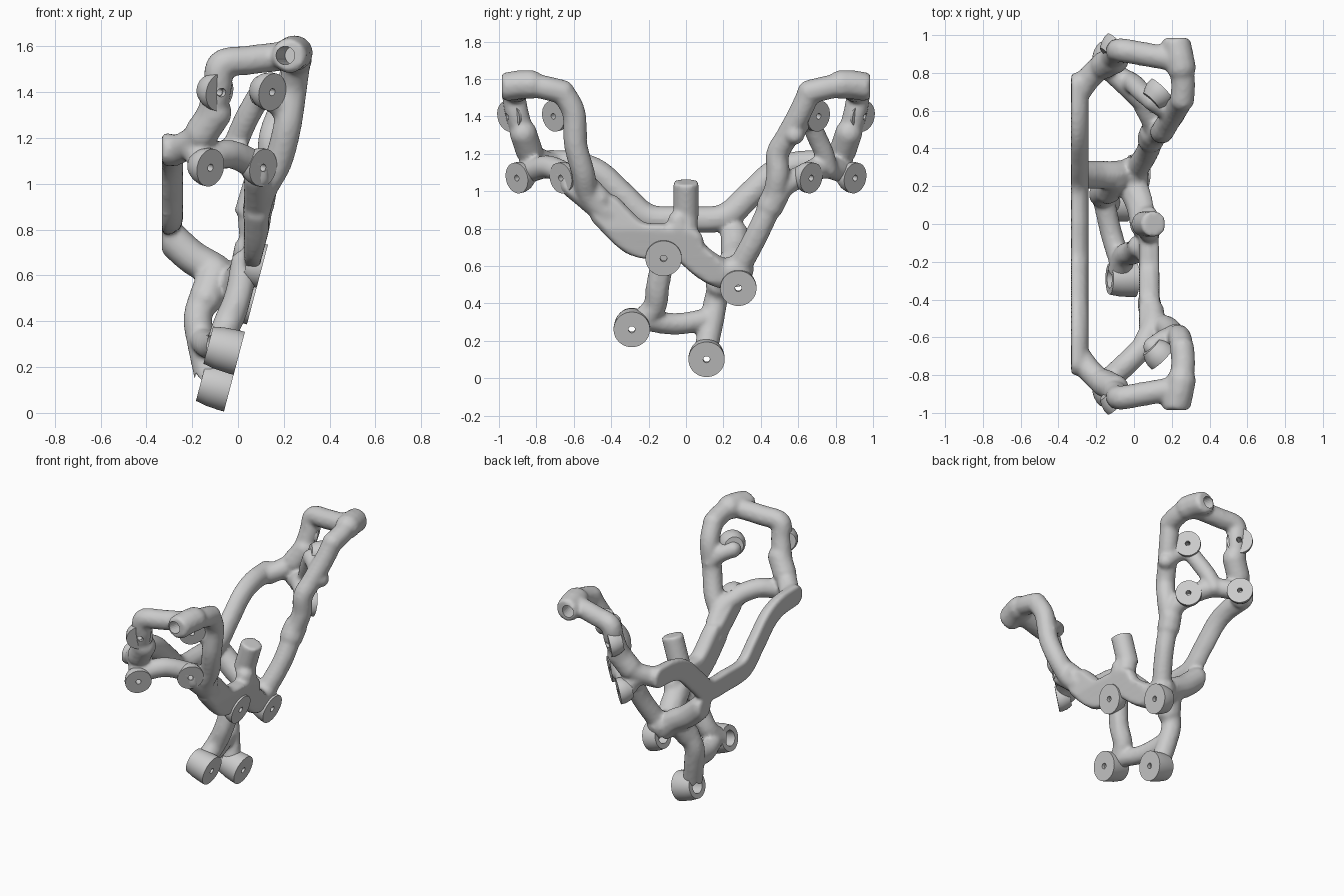
import bpy, bmesh, math
from mathutils import Vector, Matrix

cube = bpy.data.objects.get("Cube")
if cube:
    bpy.data.objects.remove(cube, do_unlink=True)

# Single plain grey
grey = bpy.data.materials.new("cast_grey")
grey.use_nodes = True
COLOUR = (0.6, 0.6, 0.6, 1)
grey.diffuse_color = COLOUR
grey.node_tree.nodes["Principled BSDF"].inputs["Base Color"].default_value = COLOUR


def make_object(name, bm):
    mesh = bpy.data.meshes.new(name)
    bm.to_mesh(mesh)
    bm.free()
    mesh.materials.append(grey)
    obj = bpy.data.objects.new(name, mesh)
    bpy.context.collection.objects.link(obj)
    return obj


def catmull(a, b, c, d, t):
    return 0.5 * (2 * b + (c - a) * t + (2 * a - 5 * b + 4 * c - d) * t * t
                  + (3 * b - a - 3 * c + d) * t ** 3)


def strut(bm, radius, path, low=-0.333, high=1.0):
    """Round strut along a smooth path, trimmed to the mounting planes."""
    pts = [Vector(p) for p in path]
    pts = [pts[0]] + pts + [pts[-1]]
    for i in range(1, len(pts) - 2):
        steps = max(2, int((pts[i + 1] - pts[i]).length / 0.02))
        for s in range(steps + 1):
            centre = catmull(*pts[i - 1:i + 3], s / steps)
            ball = bmesh.ops.create_icosphere(bm, subdivisions=2, radius=radius,
                                              matrix=Matrix.Translation(centre))
            for v in ball["verts"]:
                top = high
                if v.co.z < 0.9:
                    top = min(high, 0.264 * v.co.z - 0.075)
                v.co.x = max(low, min(top, v.co.x))
                v.co.y = max(-0.985, min(0.985, v.co.y))


def both(bm, radius, path, **limits):
    """The same strut on both ends."""
    for side in (1, -1):
        strut(bm, radius, [(x, y * side, z) for x, y, z in path], **limits)


def aim(point, normal):
    return Matrix.Translation(point) @ normal.to_track_quat('Z', 'Y').to_matrix().to_4x4()


def drill(bm, point, normal, radius, start, end):
    bmesh.ops.create_cone(
        bm, cap_ends=True, segments=24, radius1=radius, radius2=radius, depth=end - start,
        matrix=aim(point, normal) @ Matrix.Translation((0, 0, -(start + end) / 2)))


def boss(name, point, normal, radius, depth, taper, hole, bore):
    """Turned pad: flat face, rounded back, small front hole, wider rear bore."""
    bm = bmesh.new()
    lip = 0.025
    back = radius * taper
    profile = [(hole, 0), (radius, 0), (radius, -lip), ((2 * radius + back) / 3, -depth * 0.65),
               (back, -depth), (bore, -depth), (bore, -lip), (hole, -lip)]
    verts = [bm.verts.new((r, 0, z)) for r, z in profile]
    edges = [bm.edges.new((verts[i - 1], verts[i])) for i in range(len(verts))]
    bmesh.ops.spin(bm, geom=verts + edges, cent=(0, 0, 0), axis=(0, 0, 1),
                   angle=math.tau, steps=48)
    bmesh.ops.remove_doubles(bm, verts=bm.verts, dist=0.0005)
    bmesh.ops.recalc_face_normals(bm, faces=bm.faces)
    bm.transform(aim(point, normal))
    obj = make_object(name, bm)
    bpy.ops.object.select_all(action='DESELECT')
    obj.select_set(True)
    bpy.context.view_layer.objects.active = obj
    bpy.ops.object.shade_smooth_by_angle(angle=math.radians(42))


body = bmesh.new()
cutter = bmesh.new()

# Handle bar, upper loop and outer column of each end
both(body, 0.08, [(0.225, 0.95, 1.56), (0.24, 0.88, 1.57), (0.25, 0.83, 1.57)])
both(body, 0.067, [(0.25, 0.83, 1.57), (0.26, 0.74, 1.55), (0.255, 0.66, 1.53)])
both(body, 0.066, [(0.22, 0.87, 1.56), (0.05, 0.9, 1.54), (-0.07, 0.92, 1.52),
                   (-0.09, 0.905, 1.42), (-0.12, 0.87, 1.3), (-0.18, 0.83, 1.2),
                   (-0.28, 0.73, 1.14)])
both(body, 0.076, [(-0.1, 0.87, 1.31), (-0.16, 0.84, 1.22)])

# Flat-backed rear beam
both(body, 0.074, [(-0.31, 0.73, 1.15), (-0.31, 0.58, 1.14), (-0.31, 0.46, 1.09),
                   (-0.31, 0.33, 0.97), (-0.31, 0.2, 0.86), (-0.31, 0, 0.85)])

# Inner columns, one per end
strut(body, 0.065, [(0.255, -0.66, 1.53), (0.24, -0.6, 1.42), (0.215, -0.59, 1.25),
                    (0.175, -0.55, 1.1), (0.11, -0.52, 0.98), (0.08, -0.42, 0.88)])
strut(body, 0.064, [(0.255, 0.66, 1.53), (0.225, 0.61, 1.42), (0.18, 0.54, 1.29),
                    (0.15, 0.49, 1.2), (0.14, 0.49, 1.08), (0.1, 0.46, 0.95),
                    (0.07, 0.38, 0.77), (0.02, 0.3, 0.62)])
strut(body, 0.075, [(0.1, 0.48, 0.98), (0.09, 0.45, 0.92)])

# Braces carrying the pads of each end
both(body, 0.055, [(0.1, 0.65, 1.39), (0.16, 0.61, 1.36), (0.22, 0.58, 1.3)])
both(body, 0.064, [(-0.16, 0.85, 1.1), (-0.04, 0.74, 1.13), (0.06, 0.64, 1.09)])
both(body, 0.06, [(-0.16, 0.85, 1.11), (-0.21, 0.8, 1.16), (-0.27, 0.72, 1.15)])
both(body, 0.062, [(0.06, 0.62, 1.08), (0.1, 0.54, 1.04), (0.1, 0.46, 0.96)])

# Curved extra brace on the left end only
strut(body, 0.055, [(0.09, 0.66, 1.38), (0.04, 0.7, 1.29), (0.0, 0.74, 1.2),
                    (-0.03, 0.76, 1.12)])

# Flattened centre beam
strut(body, 0.08, [(0.08, -0.6, 1.04), (0.08, -0.47, 0.93), (0.08, -0.3, 0.78)],
      low=0.027, high=0.135)
strut(body, 0.1, [(0.08, -0.42, 0.89), (0.08, -0.27, 0.75), (0.08, -0.12, 0.73),
                  (0.08, 0.0, 0.72)], low=0.027, high=0.135)
strut(body, 0.085, [(0.06, 0, 0.7), (0.04, 0.1, 0.61), (0.0, 0.2, 0.56), (0.0, 0.28, 0.58)])

# Leaning centre post with a blended root
drill(body, Vector((0.105, 0, 1.05)), Vector((0.3, 0, 1)).normalized(), 0.068, 0, 0.2)
strut(body, 0.066, [(0.055, 0, 0.89), (0.07, 0, 0.76)], low=0.0, high=0.135)
strut(body, 0.06, [(0.08, -0.04, 0.8), (0.08, -0.04, 0.84)], low=0.027, high=0.135)

# Link from the rear beam, then the lower legs and crossbar
strut(body, 0.077, [(-0.3, 0.26, 0.77), (-0.2, 0.26, 0.68), (-0.1, 0.26, 0.62),
                    (-0.02, 0.27, 0.55)])
strut(body, 0.078, [(-0.1, 0.24, 0.61), (-0.14, 0.18, 0.5)])
strut(body, 0.066, [(-0.14, 0.19, 0.53), (-0.175, 0.16, 0.42),
                    (-0.16, 0.14, 0.31), (-0.13, 0.11, 0.17)])
strut(body, 0.065, [(0.03, -0.12, 0.65), (0.0, -0.15, 0.5), (-0.05, -0.17, 0.38),
                    (-0.08, -0.26, 0.29)])
strut(body, 0.06, [(-0.07, -0.21, 0.31), (-0.12, -0.05, 0.29), (-0.16, 0.13, 0.32)])

# Lower bosses on one tilted plane
tilt = Vector((0.967, 0, -0.255)).normalized()
for name, y, z, depth in (("upper_right_boss", -0.12, 0.64, 0.07), ("upper_left_boss", 0.28, 0.48, 0.09),
                          ("lower_right_boss", -0.29, 0.26, 0.14), ("lower_left_boss", 0.11, 0.1, 0.13)):
    point = Vector((0.264 * z - 0.063, y, z))
    boss(name, point, tilt, 0.097, depth, 0.86, 0.018, 0.05)
    drill(cutter, point, tilt, 0.049, -0.02, depth + 0.03)

# Angled pads and handle bores on both ends
for end, side in (("left", 1), ("right", -1)):
    normal = Vector((0.69, 0.69 * side, -0.17)).normalized()
    for spot, x, y, z in (("outer_top", -0.08, 0.95, 1.4), ("inner_top", 0.15, 0.71, 1.4),
                          ("outer_low", -0.12, 0.905, 1.07), ("inner_low", 0.11, 0.67, 1.07)):
        point = Vector((x, y * side, z))
        boss(f"{end}_{spot}_pad", point, normal, 0.083, 0.085, 0.7, 0.016, 0.02)
        drill(cutter, point, normal, 0.019, -0.02, 0.07)
    drill(cutter, Vector((0.205, 0.99 * side, 1.56)),
          Vector((-0.25, side, 0)).normalized(), 0.04, -0.05, 0.16)

# Hidden cutter for the bores
bores = make_object("bore_cutter", cutter)
bores.hide_render = True
bores.display_type = 'WIRE'
bores.hide_set(True)

# Fuse all struts into one organic casting
frame = make_object("organic_frame", body)
remesh = frame.modifiers.new("fuse", 'REMESH')
remesh.mode = 'VOXEL'
remesh.voxel_size = 0.012
remesh.use_smooth_shade = True
soften = frame.modifiers.new("soften", 'SMOOTH')
soften.factor = 0.5
soften.iterations = 6
cut = frame.modifiers.new("bores", 'BOOLEAN')
cut.operation = 'DIFFERENCE'
cut.solver = 'EXACT'
cut.object = bores
